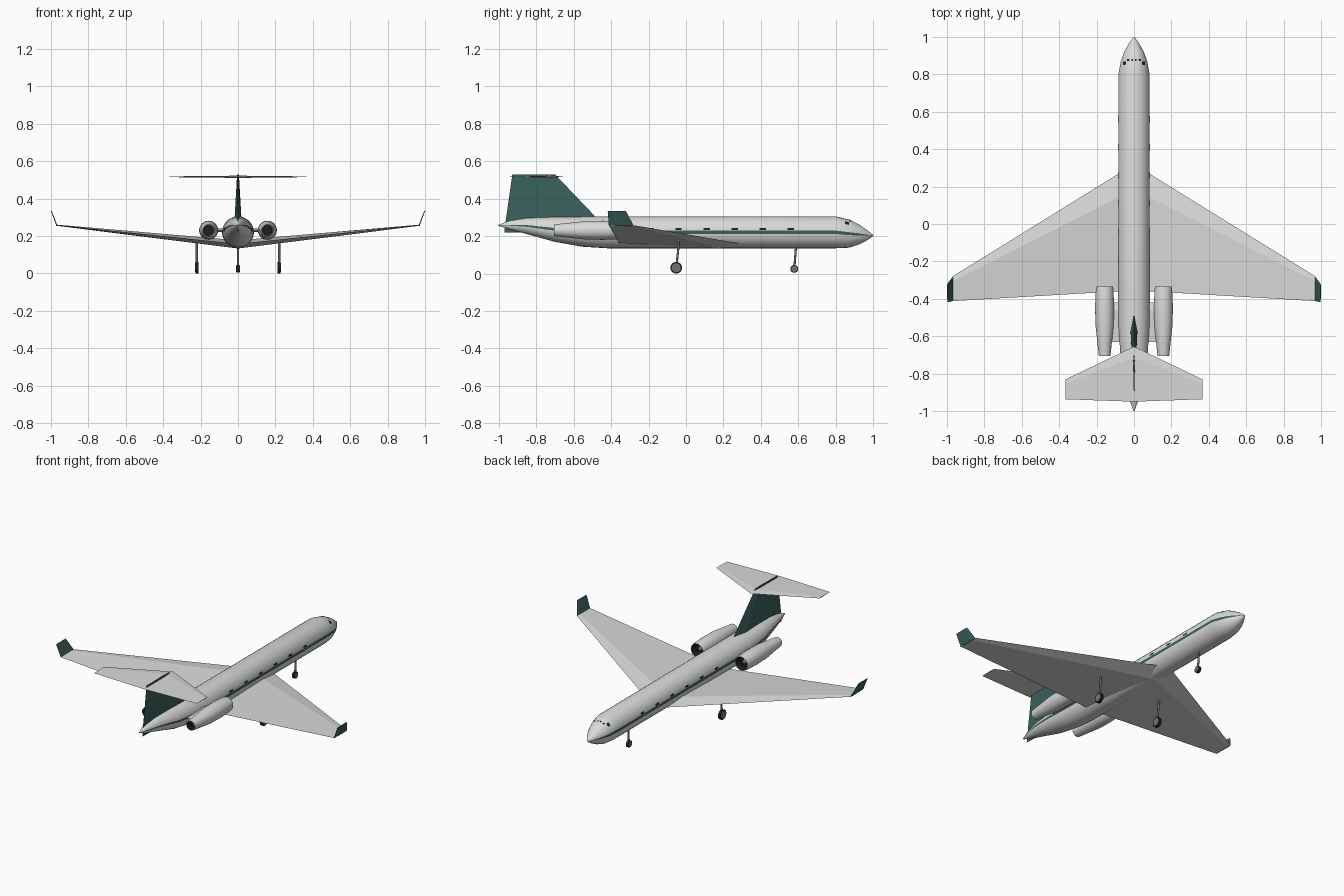
import bpy, bmesh
from math import sin, cos, radians, pi
from mathutils import Vector as V

cube = bpy.data.objects.get("Cube")
if cube:
    bpy.data.objects.remove(cube, do_unlink=True)


def material(name, color):
    m = bpy.data.materials.new(name)
    m.use_nodes = True
    m.diffuse_color = (*color, 1)
    m.node_tree.nodes["Principled BSDF"].inputs["Base Color"].default_value = (*color, 1)
    return m


WHITE = material("pale grey paint", (0.7, 0.7, 0.69))
GREEN = material("dark green paint", (0.042, 0.12, 0.108))
BLACK = material("black", (0.012, 0.013, 0.015))
STEEL = material("grey metal", (0.16, 0.17, 0.18))


def add_mesh(name, verts, faces, mats, rule=None, smooth=None, fix_normals=True):
    mesh = bpy.data.meshes.new(name)
    mesh.from_pydata([tuple(v) for v in verts], [], faces)
    for m in mats:
        mesh.materials.append(m)
    if rule:
        for p in mesh.polygons:
            p.material_index = rule(p.index)
    if fix_normals:
        bm = bmesh.new()
        bm.from_mesh(mesh)
        bmesh.ops.recalc_face_normals(bm, faces=bm.faces)
        bm.to_mesh(mesh)
        bm.free()
    obj = bpy.data.objects.new(name, mesh)
    bpy.context.collection.objects.link(obj)
    if smooth:
        bpy.ops.object.select_all(action='DESELECT')
        obj.select_set(True)
        bpy.context.view_layer.objects.active = obj
        bpy.ops.object.shade_smooth_by_angle(angle=radians(smooth))
    return obj


def loft(name, rings, mats, rule=None, smooth=None):
    """Skin equal-sized rings and cap both ends."""
    n = len(rings[0])
    faces = [(k * n + i, k * n + (i + 1) % n, (k + 1) * n + (i + 1) % n, (k + 1) * n + i)
             for k in range(len(rings) - 1) for i in range(n)]
    faces += [tuple(range(n)), tuple(range((len(rings) - 1) * n, len(rings) * n))]
    return add_mesh(name, [v for r in rings for v in r], faces, mats, rule, smooth)


def foil(name, stations, mat):
    """Flying surface with a wedge section: (leading point, trailing point, half thickness)."""
    rings = []
    for lead, trail, t in stations:
        lead, trail, t = V(lead), V(trail), V(t)
        ridge = lead.lerp(trail, 0.2)
        rings.append([lead, ridge + t, trail, ridge - t])
    return loft(name, rings, [mat])


def revolve(name, profile, x, z, mats, rule=None, n=24):
    """Turn (y, radius) points around a lengthwise axis."""
    rings = [[V((x + r * cos(2 * pi * i / n), y, z + r * sin(2 * pi * i / n)))
              for i in range(n)] for y, r in profile]
    return loft(name, rings, mats, (lambda f: rule(f // n)) if rule else None, 40)


def rod(name, a, b, r, mat, n=16):
    a, b = V(a), V(b)
    turn = (b - a).to_track_quat('Z', 'Y')
    rings = [[p + turn @ V((r * cos(2 * pi * i / n), r * sin(2 * pi * i / n), 0))
              for i in range(n)] for p in (a, b)]
    return loft(name, rings, [mat], smooth=40)


# Fuselage: y, centre height, half width, half height
HULL = [(1.0, 0.203, 0.002, 0.002), (0.985, 0.204, 0.014, 0.014), (0.96, 0.205, 0.031, 0.032),
        (0.92, 0.209, 0.053, 0.055), (0.87, 0.213, 0.071, 0.075), (0.8, 0.22, 0.084, 0.085),
        (-0.42, 0.22, 0.085, 0.085), (-0.55, 0.224, 0.083, 0.081), (-0.7, 0.236, 0.073, 0.067),
        (-0.85, 0.254, 0.046, 0.043), (-0.94, 0.258, 0.024, 0.024), (-1.0, 0.258, 0.003, 0.003)]


def hull_point(y, deg, lift=0.0):
    for a, b in zip(HULL, HULL[1:]):
        if a[0] >= y >= b[0]:
            f = (a[0] - y) / (a[0] - b[0])
            z, rx, rz = (a[k] + (b[k] - a[k]) * f for k in (1, 2, 3))
            return V(((rx + lift) * cos(radians(deg)), y, z + (rz + lift) * sin(radians(deg))))


# The narrow segment at mid height on each side is the painted stripe
angles = [6 + 14 * i for i in range(13)]
angles += [a + 180 for a in angles]
loft("fuselage", [[hull_point(s[0], a) for a in angles] for s in HULL], [WHITE, GREEN],
     lambda f: 1 if f % 26 in (12, 25) and f < 26 * (len(HULL) - 1) else 0, 40)


# Cabin and cockpit windows as thin plates on the skin
def pane(name, y0, y1, a0, a1):
    for side, (p, q) in (("left", (a0, a1)), ("right", (180 - a1, 180 - a0))):
        corners = [hull_point(y, a, 0.0015) for y, a in ((y0, p), (y1, p), (y1, q), (y0, q))]
        add_mesh(side + "_" + name, corners, [(0, 1, 2, 3)], [BLACK], fix_normals=False)


for i in range(6):
    y = 0.56 - 0.15 * i
    pane(f"cabin_window_{i + 1}", y - 0.017, y + 0.017, 8, 16)
pane("cockpit_side_window", 0.85, 0.869, 38, 54)
pane("windshield", 0.872, 0.882, 58, 86)

# Main wing in one piece, swept and raised toward the tips
foil("wing", [((s * 0.97, -0.28 if s else 0.32, 0.258 if s else 0.155),
               (s * 0.97, -0.412 if s else -0.355, 0.258 if s else 0.157),
               (0, 0, 0.003 if s else 0.022)) for s in (-1, 0, 1)], WHITE)

# T-tail
foil("tailplane", [((s * 0.365, -0.83 if s else -0.655, 0.517),
                    (s * 0.365, -0.937 if s else -0.95, 0.517),
                    (0, 0, 0.002 if s else 0.006)) for s in (-1, 0, 1)], WHITE)
foil("tail_fin", [((0, -0.42, 0.22), (0, -0.97, 0.22), (0.019, 0, 0)),
                  ((0, -0.48, 0.3), (0, -0.96, 0.3), (0.018, 0, 0)),
                  ((0, -0.7, 0.53), (0, -0.927, 0.53), (0.005, 0, 0))], GREEN)

NACELLE = [(-0.375, 0.001), (-0.375, 0.036), (-0.337, 0.041), (-0.335, 0.044), (-0.35, 0.047),
           (-0.44, 0.051), (-0.54, 0.049), (-0.64, 0.038), (-0.705, 0.031), (-0.705, 0.027),
           (-0.67, 0.025), (-0.67, 0.001)]
for s, side in ((1, "left"), (-1, "right")):
    # Winglet
    foil(side + "_winglet", [((s * 0.968, -0.28, 0.255), (s * 0.968, -0.412, 0.255), (0.003, 0, 0)),
                             ((s * 0.998, -0.32, 0.334), (s * 0.998, -0.418, 0.334), (0.002, 0, 0))],
         GREEN)
    # Engine with dark intake and exhaust, on a short pylon
    revolve(side + "_engine", NACELLE, s * 0.157, 0.231, [WHITE, BLACK],
            lambda k: 1 if k < 2 or k > 8 else 0)
    revolve(side + "_spinner", [(-0.35, 0.002), (-0.36, 0.01), (-0.378, 0.015)],
            s * 0.157, 0.231, [STEEL])
    foil(side + "_pylon", [((s * 0.06, -0.42, 0.231), (s * 0.06, -0.63, 0.231), (0, 0, 0.009)),
                           ((s * 0.13, -0.42, 0.231), (s * 0.13, -0.63, 0.231), (0, 0, 0.009))],
         WHITE)


# Landing gear
def gear(name, x, y, r, top, lean):
    rod(name + "_strut", (x, y, r), (x, y + lean, top), 0.006, STEEL, 10)
    rod(name + "_tire", (x - 0.008, y, r), (x + 0.008, y, r), r, BLACK, 20)
    rod(name + "_hub", (x - 0.01, y, r), (x + 0.01, y, r), r * 0.78, STEEL)


gear("left_main_gear", 0.22, -0.052, 0.031, 0.178, 0.016)
gear("right_main_gear", -0.22, -0.052, 0.031, 0.178, 0.016)
gear("nose_gear", 0, 0.578, 0.021, 0.15, 0.01)
# Nose wheel rides slightly above the main wheels
for part in ("tire", "hub", "strut"):
    bpy.data.objects["nose_gear_" + part].location.z = 0.004
